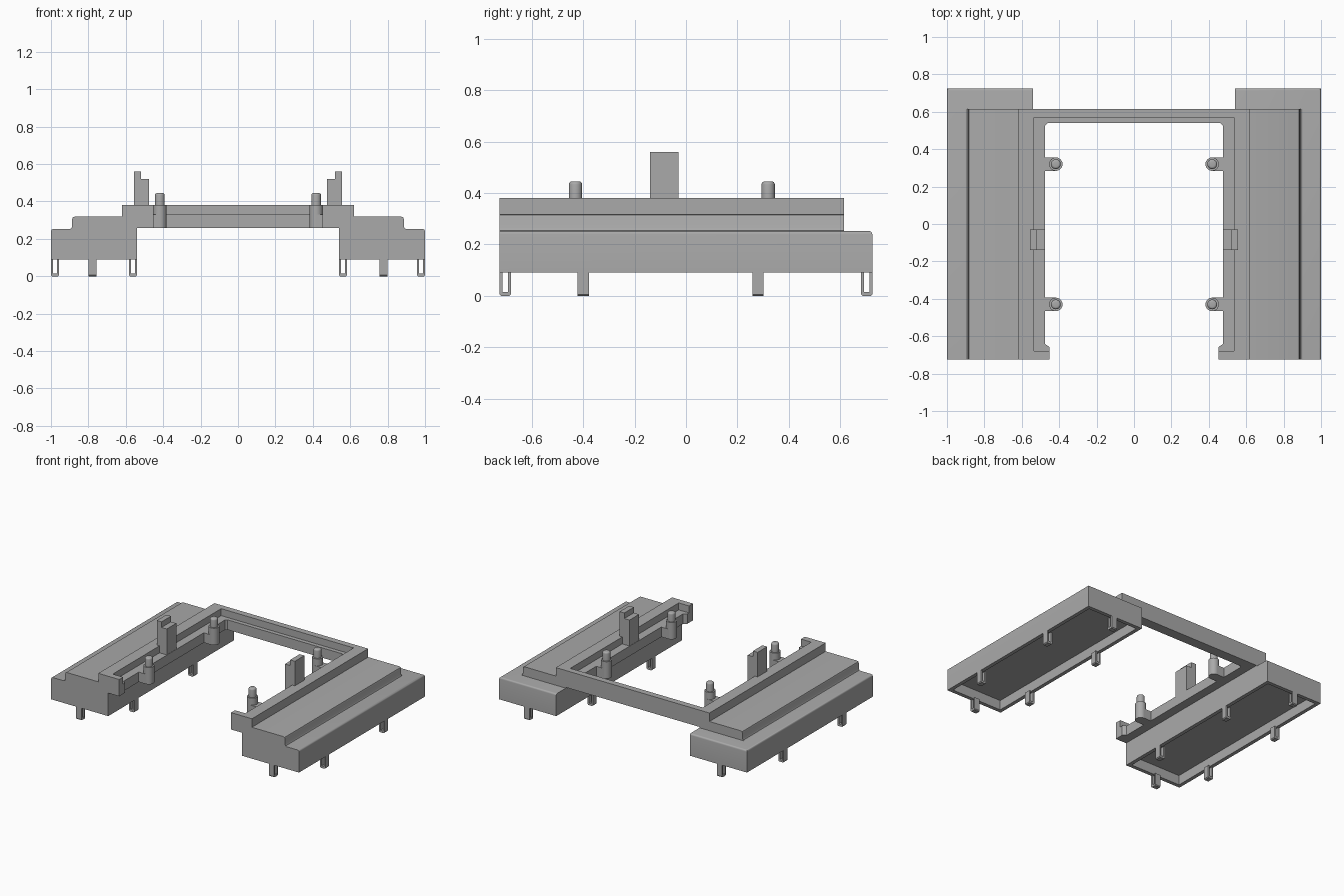
import bpy, bmesh
from mathutils import Vector

if "Cube" in bpy.data.objects:
    bpy.data.objects.remove(bpy.data.objects["Cube"], do_unlink=True)

grey = bpy.data.materials.new("plain_grey")
grey.use_nodes = True
GREY = (0.4, 0.4, 0.4, 1)
grey.diffuse_color = GREY
grey.node_tree.nodes["Principled BSDF"].inputs["Base Color"].default_value = GREY


def finish(name, bm, smooth=False):
    """Turn a left-half bmesh into an object mirrored across x = 0."""
    seam = [f for f in bm.faces if all(abs(v.co.x) < 1e-5 for v in f.verts)]
    bmesh.ops.delete(bm, geom=seam, context='FACES_ONLY')
    bmesh.ops.recalc_face_normals(bm, faces=bm.faces)
    mesh = bpy.data.meshes.new(name)
    bm.to_mesh(mesh)
    bm.free()
    mesh.materials.append(grey)
    obj = bpy.data.objects.new(name, mesh)
    bpy.context.collection.objects.link(obj)
    mirror = obj.modifiers.new("both_sides", 'MIRROR')
    mirror.use_clip = True
    if smooth:
        bpy.ops.object.select_all(action='DESELECT')
        obj.select_set(True)
        bpy.context.view_layer.objects.active = obj
        bpy.ops.object.shade_smooth_by_angle(angle=0.6)
    return obj


def prism(bm, points, start, end, axis='z'):
    """Extrude a 2D outline along an axis."""
    place = {'x': lambda a, b, h: (h, a, b),
             'y': lambda a, b, h: (a, h, b),
             'z': lambda a, b, h: (a, b, h)}[axis]
    face = bm.faces.new([bm.verts.new(place(a, b, start)) for a, b in points])
    out = bmesh.ops.extrude_face_region(bm, geom=[face])
    shift = Vector(place(0, 0, end - start))
    for v in out["geom"]:
        if isinstance(v, bmesh.types.BMVert):
            v.co += shift


def box(bm, x, y, z):
    prism(bm, [(x[0], y[0]), (x[1], y[0]), (x[1], y[1]), (x[0], y[1])], *z)


def cylinder(bm, x, y, z0, z1, radius, top_bevel=0.0):
    ret = bmesh.ops.create_cone(bm, cap_ends=True, segments=24, radius1=radius,
                                radius2=radius, depth=z1 - z0)
    bmesh.ops.translate(bm, verts=ret["verts"], vec=(x, y, (z0 + z1) / 2))
    if top_bevel:
        rim = {e for v in ret["verts"] for e in v.link_edges
               if all(w.co.z > z1 - 1e-5 for w in e.verts)}
        bmesh.ops.bevel(bm, geom=list(rim), offset=top_bevel, segments=4,
                        profile=0.5, affect='EDGES')


INNER, OUTER, FRONT, BACK, STEP_BACK = 0.54, 1.0, -0.725, 0.725, 0.615

# Hollow side base, rounded along its outer and rear upper edges
bm = bmesh.new()
box(bm, (INNER, OUTER), (FRONT, BACK), (0.09, 0.252))
bmesh.ops.recalc_face_normals(bm, faces=bm.faces)
bm.faces.ensure_lookup_table()
floor = min(bm.faces, key=lambda f: f.calc_center_median().z)
bmesh.ops.inset_region(bm, faces=[floor], thickness=0.038)
cavity = bmesh.ops.extrude_discrete_faces(bm, faces=[floor])["faces"][0]
bmesh.ops.translate(bm, verts=cavity.verts, vec=(0, 0, 0.07))
rounded = []
for e in bm.edges:
    mid = (e.verts[0].co + e.verts[1].co) / 2
    if mid.z > 0.25 and (mid.x > 0.99 or mid.y > 0.72):
        rounded.append(e)
bmesh.ops.bevel(bm, geom=rounded, offset=0.012, segments=4, profile=0.5,
                affect='EDGES')
finish("side_base", bm, True)

# Raised step with soft corners on its outer side
bm = bmesh.new()
prism(bm, [(INNER, 0.24), (0.9, 0.24), (0.9, 0.252), (0.892, 0.255), (0.887, 0.265),
           (0.887, 0.305), (0.883, 0.315), (0.873, 0.319), (INNER, 0.319)],
      FRONT, STEP_BACK, 'y')
finish("raised_step", bm, True)

# Ledge around the opening
bm = bmesh.new()
prism(bm, [(0, STEP_BACK), (0.62, STEP_BACK), (0.62, FRONT), (0.452, FRONT),
           (0.452, -0.66), (0.46, -0.652), (0.475, -0.642), (0.475, 0.527),
           (0.462, 0.54), (0, 0.54)], 0.258, 0.33)
finish("inner_ledge", bm)

# Upper rim standing on the ledge
bm = bmesh.new()
prism(bm, [(0, STEP_BACK), (0.62, STEP_BACK), (0.62, FRONT), (0.452, FRONT),
           (0.452, -0.68), (0.535, -0.68), (0.535, 0.57), (0, 0.57)], 0.33, 0.381)
finish("upper_rim", bm)

# Locating posts: tab, boss and round-topped pin
bm = bmesh.new()
for y in (-0.43, 0.32):
    box(bm, (0.418, 0.48), (y - 0.036, y + 0.036), (0.258, 0.33))
    cylinder(bm, 0.418, y, 0.258, 0.381, 0.036)
    cylinder(bm, 0.418, y, 0.37, 0.445, 0.026, 0.012)
finish("locating_posts", bm, True)

# Stepped upright clips
bm = bmesh.new()
prism(bm, [(0.477, 0.3), (0.557, 0.3), (0.557, 0.56), (0.519, 0.56),
           (0.519, 0.519), (0.477, 0.519)], -0.14, -0.03, 'y')
finish("upright_clip", bm)

# Looped feet under the base walls
WIDTH, WALL, TOP = 0.043, 0.011, 0.092


def foot(bm, across, along, axis):
    outline = [(0, TOP), (0, 0.006), (0.006, 0), (WIDTH - 0.006, 0),
               (WIDTH, 0.006), (WIDTH, TOP), (WIDTH - WALL, TOP),
               (WIDTH - WALL, 0.015), (WALL, 0.015), (WALL, TOP)]
    prism(bm, [(across + a, z) for a, z in outline],
          along - WIDTH / 2, along + WIDTH / 2, axis)


bm = bmesh.new()
for y in (-0.4, 0.28):
    for x in (INNER, OUTER - WIDTH):
        foot(bm, x, y, 'y')
for y in (FRONT, BACK - WIDTH):
    foot(bm, y, 0.778, 'x')
finish("looped_feet", bm)
